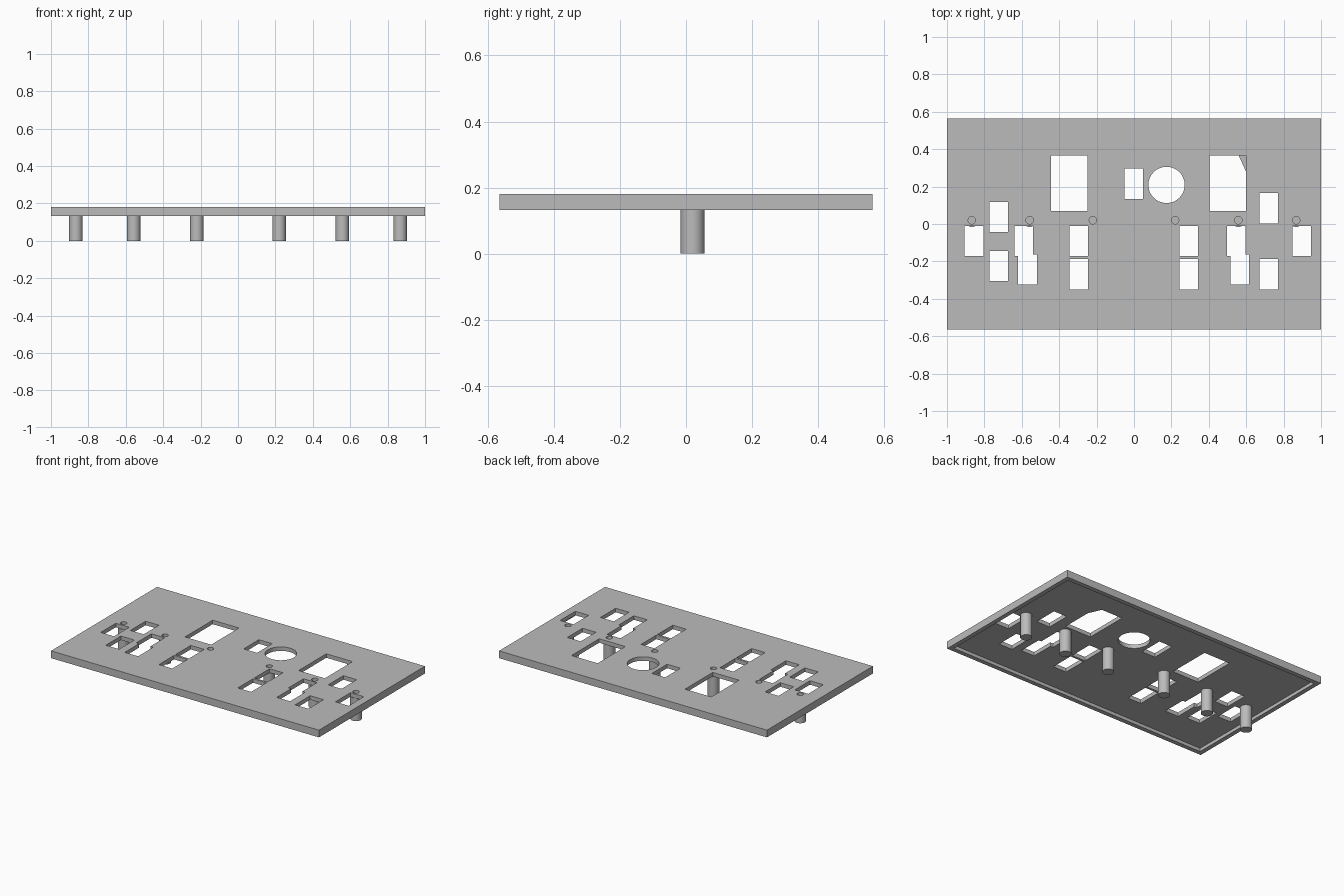
import bpy, bmesh, math
from mathutils import Matrix, Vector

if "Cube" in bpy.data.objects:
    bpy.data.objects.remove(bpy.data.objects["Cube"], do_unlink=True)

HALF_Y, BOTTOM, CEILING, TOP = 0.565, 0.132, 0.154, 0.181
RIM = 0.03
PEG_Y, PEG_R, BORE_R = 0.02, 0.036, 0.02
PEG_XS = [s * x for x in (0.22, 0.558, 0.867) for s in (-1, 1)]

grey = bpy.data.materials.new("plain_grey")
grey.use_nodes = True
colour = (0.5, 0.5, 0.5, 1)
grey.diffuse_color = colour
grey.node_tree.nodes["Principled BSDF"].inputs["Base Color"].default_value = colour


def make_object(name, bm):
    bmesh.ops.recalc_face_normals(bm, faces=bm.faces)
    mesh = bpy.data.meshes.new(name)
    bm.to_mesh(mesh)
    bm.free()
    mesh.materials.append(grey)
    obj = bpy.data.objects.new(name, mesh)
    bpy.context.collection.objects.link(obj)
    return obj


def add_box(bm, x0, x1, y0, y1, z0, z1):
    size = Matrix.Diagonal((x1 - x0, y1 - y0, z1 - z0, 1))
    centre = Matrix.Translation(((x0 + x1) / 2, (y0 + y1) / 2, (z0 + z1) / 2))
    bmesh.ops.create_cube(bm, size=1, matrix=centre @ size)


def add_drill(bm, x, y, radius, sides):
    bmesh.ops.create_cone(bm, cap_ends=True, segments=sides, radius1=radius, radius2=radius,
                          depth=0.4, matrix=Matrix.Translation((x, y, 0.15)))


def smooth(obj):
    bpy.ops.object.select_all(action="DESELECT")
    obj.select_set(True)
    bpy.context.view_layer.objects.active = obj
    bpy.ops.object.shade_smooth_by_angle(angle=math.radians(30))


# Plate
bm = bmesh.new()
add_box(bm, -1, 1, -HALF_Y, HALF_Y, BOTTOM, TOP)
plate = make_object("panel_plate", bm)

# Cutters: underside recess, openings and screw holes
bm = bmesh.new()
add_box(bm, RIM - 1, 1 - RIM, RIM - HALF_Y, HALF_Y - RIM, 0, CEILING)
recess = make_object("recess_cutter", bm)

bm = bmesh.new()
slots = [(-0.855, -0.091), (-0.723, 0.037), (-0.723, -0.225), (-0.59, -0.091), (-0.569, -0.243),
         (-0.296, -0.091), (-0.296, -0.268), (0.293, -0.091), (0.293, -0.268), (0.546, -0.091),
         (0.566, -0.243), (0.72, 0.085), (0.72, -0.268), (0.897, -0.091), (-0.002, 0.215)]
for x, y in slots:
    add_box(bm, x - 0.05, x + 0.05, y - 0.081, y + 0.081, -0.05, 0.35)
for x in (-0.347, 0.501):
    add_box(bm, x - 0.098, x + 0.098, 0.07, 0.366, -0.05, 0.35)
add_drill(bm, 0.174, 0.209, 0.097, 48)
for x in PEG_XS:
    add_drill(bm, x, PEG_Y, BORE_R, 32)
openings = make_object("opening_cutter", bm)

for cutter in (recess, openings):
    cut = plate.modifiers.new(cutter.name, "BOOLEAN")
    cut.operation, cut.solver = "DIFFERENCE", "EXACT"
    cut.object, cut.use_self = cutter, True
    bpy.context.view_layer.objects.active = plate
    bpy.ops.object.modifier_apply(modifier=cut.name)
    bpy.data.objects.remove(cutter, do_unlink=True)
smooth(plate)

# Thin web across one corner of the right large opening
bm = bmesh.new()
corner = [(0.56, 0.366), (0.599, 0.28), (0.599, 0.366)]
bm.faces.new([bm.verts.new((x, y, CEILING)) for x, y in corner])
web = make_object("corner_web", bm)
if web.data.polygons[0].normal.z > 0:
    web.data.flip_normals()

# Pegs: turned profile with a blind screw bore from above
for i, x in enumerate(sorted(PEG_XS)):
    bm = bmesh.new()
    profile = [(0, 0), (PEG_R, 0), (PEG_R, CEILING), (BORE_R, CEILING), (BORE_R, 0.04), (0, 0.04)]
    verts = [bm.verts.new((r, 0, z)) for r, z in profile]
    edges = [bm.edges.new(pair) for pair in zip(verts, verts[1:])]
    bmesh.ops.spin(bm, geom=verts + edges, cent=(0, 0, 0), axis=(0, 0, 1),
                   angle=math.tau, steps=32)
    bmesh.ops.remove_doubles(bm, verts=bm.verts, dist=0.0001)
    peg = make_object(f"peg_{i + 1}", bm)
    peg.location = Vector((x, PEG_Y, 0))
    smooth(peg)
